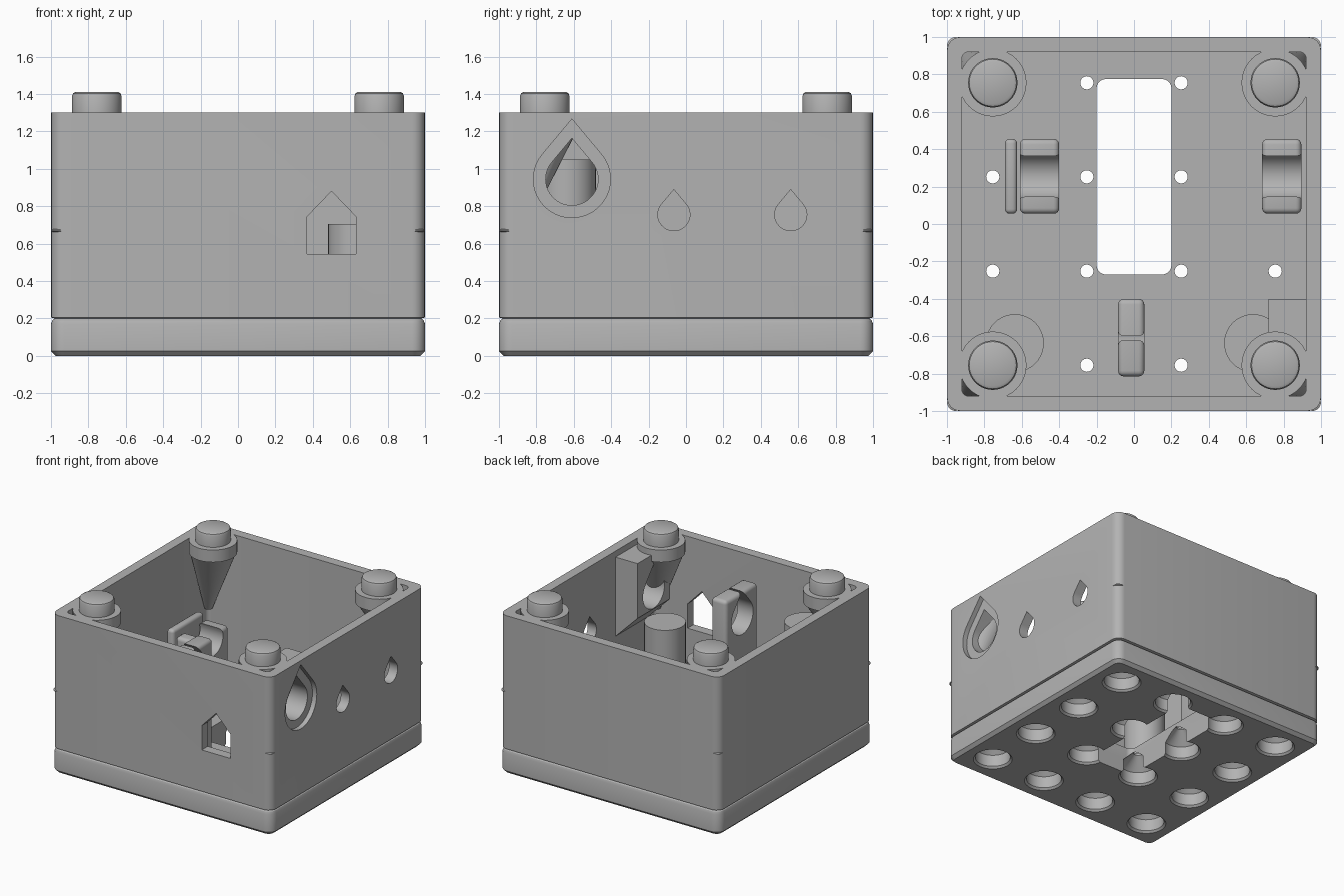
import bpy, bmesh, math
from mathutils import Vector

old = bpy.data.objects.get("Cube")
if old:
    bpy.data.objects.remove(old, do_unlink=True)

grey = bpy.data.materials.new("plain_grey")
grey.use_nodes = True
GREY = (0.45, 0.45, 0.45, 1)
grey.diffuse_color = GREY
grey.node_tree.nodes["Principled BSDF"].inputs["Base Color"].default_value = GREY

FLOOR = 0.22
AXLE_Y, AXLE_Z = -0.61, 0.945


def make(name, bm):
    bmesh.ops.recalc_face_normals(bm, faces=bm.faces[:])
    me = bpy.data.meshes.new(name)
    bm.to_mesh(me)
    bm.free()
    me.materials.append(grey)
    ob = bpy.data.objects.new(name, me)
    bpy.context.collection.objects.link(ob)
    return ob


def activate(ob):
    bpy.ops.object.select_all(action='DESELECT')
    ob.select_set(True)
    bpy.context.view_layer.objects.active = ob


def smooth(ob):
    activate(ob)
    bpy.ops.object.shade_smooth_by_angle(angle=math.radians(32))
    return ob


def loft(name, rings):
    """Skin equal-length rings of points and cap both ends."""
    bm = bmesh.new()
    loops = [[bm.verts.new(p) for p in ring] for ring in rings]
    n = len(loops[0])
    for a, b in zip(loops, loops[1:]):
        for i in range(n):
            j = (i + 1) % n
            bm.faces.new((a[i], a[j], b[j], b[i]))
    bm.faces.new(loops[0])
    bm.faces.new(loops[-1])
    return make(name, bm)


def circle(x, y, z, r, n=40):
    return [(x + r * math.cos(2 * math.pi * i / n),
             y + r * math.sin(2 * math.pi * i / n), z) for i in range(n)]


def turned(name, x, y, profile):
    return loft(name, [circle(x, y, z, r) for r, z in profile])


def rounded_rect(cx, cy, hx, hy, r, z):
    pts = []
    for q, (sx, sy) in enumerate([(1, 1), (-1, 1), (-1, -1), (1, -1)]):
        for k in range(7):
            a = math.pi / 2 * (q + k / 6)
            pts.append((cx + sx * (hx - r) + r * math.cos(a),
                        cy + sy * (hy - r) + r * math.sin(a), z))
    return pts


def prism_x(name, outline, x0, x1):
    return loft(name, [[(x, y, z) for y, z in outline] for x in (x0, x1)])


def teardrop(cy, cz, r):
    """Circle drawn up to a point above it."""
    start = math.radians(40)
    sweep = math.pi + 2 * start
    pts = [(cy + r * math.cos(start - sweep * i / 32),
            cz + r * math.sin(start - sweep * i / 32)) for i in range(33)]
    return pts + [(cy, cz + 1.56 * r)]


def block(name, lo, hi, bevel=0.0):
    bm = bmesh.new()
    bmesh.ops.create_cube(bm, size=1)
    lo, hi = Vector(lo), Vector(hi)
    for v in bm.verts:
        v.co = [(lo[i] + hi[i]) / 2 + v.co[i] * (hi[i] - lo[i]) for i in range(3)]
    if bevel:
        bmesh.ops.bevel(bm, geom=bm.edges[:], offset=bevel, segments=4,
                        profile=0.5, affect='EDGES')
    return make(name, bm)


def cut(ob, cutter):
    cutter.hide_render = True
    activate(ob)
    m = ob.modifiers.new("cut", 'BOOLEAN')
    m.operation, m.solver, m.object = 'DIFFERENCE', 'EXACT', cutter
    bpy.ops.object.modifier_apply(modifier=m.name)
    bpy.data.objects.remove(cutter, do_unlink=True)


# Hollow case with chamfered foot, as (inset, height) sections
sections = [(0.025, 0), (0, 0.025), (0, 0.17), (0.007, 0.19), (0.02, 0.2),
            (0.001, 0.205), (0.001, 1.3), (0.08, 1.3), (0.08, FLOOR)]
case = loft("case", [rounded_rect(0, 0, 1 - i, 1 - i, max(0.07 - i, 0.035), z)
                     for i, z in sections])

# Slot through the floor
cut(case, loft("slot_cutter", [rounded_rect(0, 0.2525, 0.2, 0.5225, 0.05, z)
                               for z in (-0.1, 0.4)]))

# Sockets underneath, each tapering to a small hole
grid = (-0.755, -0.252, 0.252, 0.755)
for x in grid:
    for y in grid:
        cut(case, turned("socket_cutter", x, y,
                         [(0.157, -0.01), (0.132, 0.015), (0.132, 0.11),
                          (0.035, 0.205), (0.035, 0.3)]))

# Gabled window in the front wall
house = [(0.37, 0.545), (0.63, 0.545), (0.63, 0.745), (0.5, 0.88), (0.37, 0.745)]
cut(case, loft("window_cutter", [[(x, y, z) for x, z in house] for y in (-1.1, -0.85)]))

# Teardrop holes in the side wall
for y in (-0.065, 0.56):
    cut(case, prism_x("small_hole_cutter", teardrop(y, 0.755, 0.086), 0.85, 1.1))
cut(case, prism_x("big_hole_cutter", teardrop(AXLE_Y, AXLE_Z, 0.14), 0.85, 1.1))
cut(case, prism_x("recess_cutter", teardrop(AXLE_Y, AXLE_Z, 0.206), 0.96, 1.1))
smooth(case)

# Axle bearing block on the wall, with sloped underside
bearing = loft("axle_bearing", [[(0.72, y, 0.8), (0.94, y, 0.58), (0.94, y, 1.25),
                                 (0.72, y, 1.25)] for y in (-0.82, -0.4)])
cut(bearing, prism_x("bearing_cutter", teardrop(AXLE_Y, AXLE_Z, 0.14), 0.6, 0.96))
smooth(bearing)

# Upright plate carrying the axle
plate = block("axle_plate", (-0.085, -0.815, 0.2), (0.055, -0.4, 1.15), 0.03)
cut(plate, prism_x("plate_cutter", teardrop(AXLE_Y, AXLE_Z, 0.14), -0.3, 0.3))
smooth(plate)

# Cradles for the second axle, and the guard beside one of them
for name, x0, x1 in (("left_cradle", 0.685, 0.895), ("right_cradle", -0.61, -0.4)):
    cradle = block(name, (x0, 0.055, 0.2), (x1, 0.455, 0.81), 0.03)
    ring = [(y, z) for y, z, _ in circle(0.255, 0.755, 0, 0.122)]
    cut(cradle, prism_x("cradle_cutter", ring, x0 - 0.1, x1 + 0.1))
    smooth(cradle)
smooth(block("cradle_guard", (-0.69, 0.055, 0.2), (-0.625, 0.455, 0.855), 0.025))

# Round posts on the floor
for name, x, top in (("left_post", 0.637, 0.705), ("right_post", -0.637, 1.05)):
    smooth(turned(name, x, -0.637, [(0.155, 0.2), (0.155, top)]))

# Corner studs with collars, leaning brackets and small outer catches
for sx, side in ((1, "left"), (-1, "right")):
    for sy, end in ((1, "back"), (-1, "front")):
        x, y = sx * 0.755, sy * 0.755
        tag = f"{end}_{side}"
        smooth(turned(tag + "_stud", x, y, [(0.132, 1.29), (0.132, 1.39),
                                            (0.126, 1.404), (0.112, 1.411)]))
        smooth(turned(tag + "_collar", x, y, [(0.18, 1.2), (0.18, 1.3)]))
        smooth(loft(tag + "_bracket", [circle(sx * 0.895, sy * 0.895, 0.65, 0.03),
                                       circle(x, y, 1.21, 0.175)]))
        smooth(turned(tag + "_catch", sx * 0.955, sy * 0.955,
                      [(0.02, 0.655), (0.044, 0.667), (0.044, 0.673), (0.02, 0.685)]))
